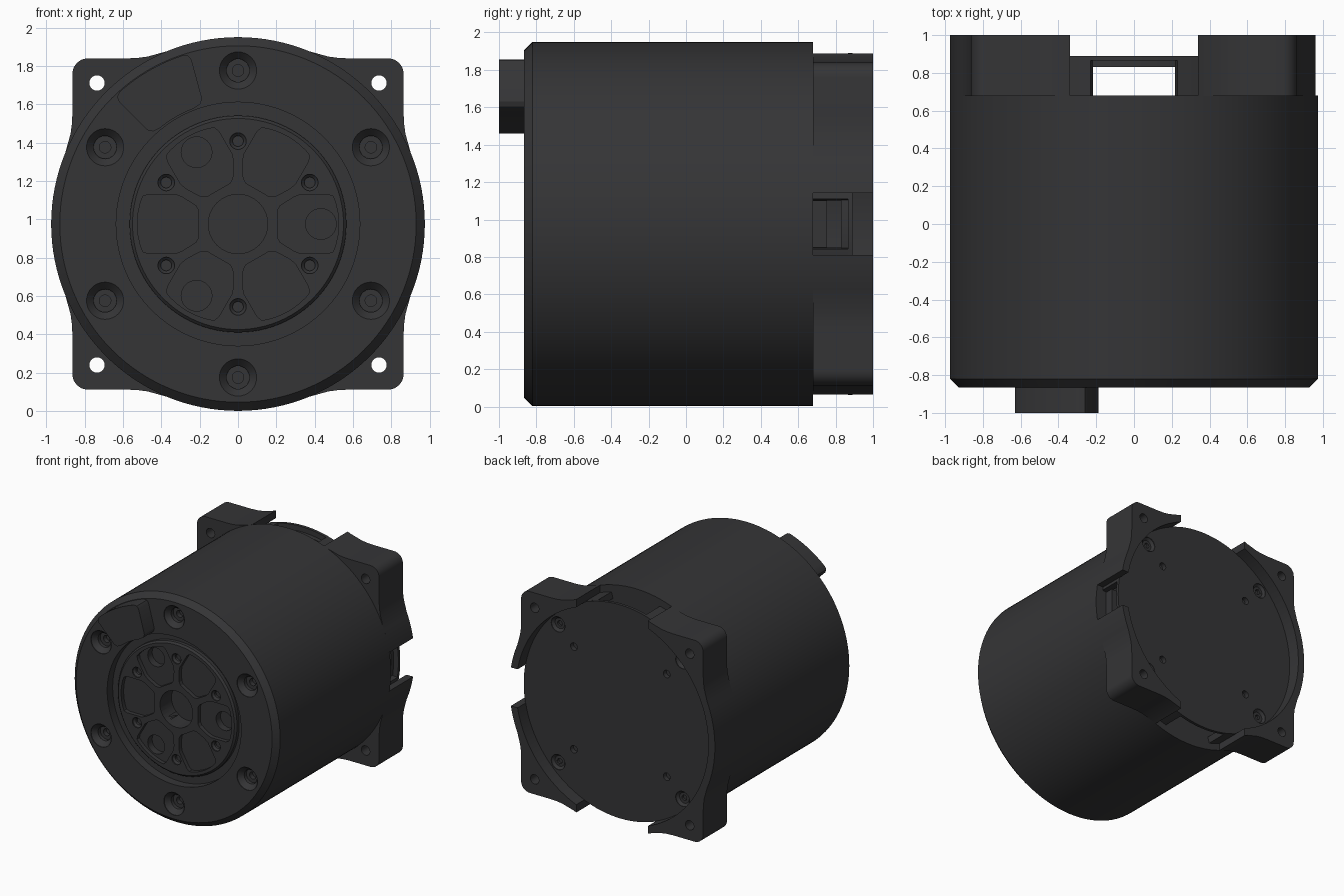
import bpy, bmesh
from math import sin, cos, radians, degrees, pi, asin, acos
from mathutils import Matrix, Vector

if "Cube" in bpy.data.objects:
    bpy.data.objects.remove(bpy.data.objects["Cube"])

C = 0.976          # height of the motor axis
R = 0.974          # body radius
mat = bpy.data.materials.new("dark_grey")
mat.diffuse_color = (0.035, 0.035, 0.037, 1)
mat.use_nodes = True
mat.node_tree.nodes["Principled BSDF"].inputs["Base Color"].default_value = mat.diffuse_color


def make(name, bm):
    bmesh.ops.remove_doubles(bm, verts=bm.verts, dist=1e-5)
    bmesh.ops.recalc_face_normals(bm, faces=bm.faces)
    me = bpy.data.meshes.new(name)
    bm.to_mesh(me)
    bm.free()
    me.materials.append(mat)
    ob = bpy.data.objects.new(name, me)
    bpy.context.collection.objects.link(ob)
    return ob


def add_lathe(bm, profile, x=0, z=0, seg=32):
    """Revolve an (r, y) profile about a line parallel to y."""
    vs = [bm.verts.new((x + r, y, C + z)) for r, y in profile]
    es = [bm.edges.new(p) for p in zip(vs, vs[1:])]
    bmesh.ops.spin(bm, geom=vs + es, cent=(x, 0, C + z), axis=(0, 1, 0),
                   angle=2 * pi, steps=seg, use_merge=False)
    bmesh.ops.remove_doubles(bm, verts=bm.verts, dist=1e-5)


def add_prism(bm, outline, y0, y1):
    """Extrude an (x, z) outline, relative to the axis, from y0 to y1."""
    f = bm.faces.new([bm.verts.new((x, y0, C + z)) for x, z in outline])
    ext = bmesh.ops.extrude_face_region(bm, geom=[f])["geom"]
    bmesh.ops.translate(bm, vec=(0, y1 - y0, 0),
                        verts=[v for v in ext if isinstance(v, bmesh.types.BMVert)])


def polar(r, deg):
    return (r * cos(radians(deg)), r * sin(radians(deg)))


def arc(r, a0, a1, n):
    return [polar(r, a0 + (a1 - a0) * i / n) for i in range(n + 1)]


def plug(r, y0, y1):
    return [(0, y0), (r, y0), (r, y1), (0, y1)]


def cut(ob, bm):
    cutter = make("cutter", bm)
    cutter.hide_render = True
    m = ob.modifiers.new("cut", 'BOOLEAN')
    m.operation, m.solver, m.object = 'DIFFERENCE', 'EXACT', cutter
    bpy.context.view_layer.objects.active = ob
    bpy.ops.object.modifier_apply(modifier=m.name)
    bpy.data.objects.remove(cutter)


def cut_holes(ob, profile, centres):
    bm = bmesh.new()
    for x, z in centres:
        add_lathe(bm, profile, x, z)
    cut(ob, bm)


# Main housing: chamfered front, recess for the output disc, six countersunk bolts
bm = bmesh.new()
add_lathe(bm, [(0, -0.79), (0.635, -0.79), (0.635, -0.865), (R - 0.045, -0.865),
               (R, -0.82), (R, 0.68), (0, 0.68)], seg=128)
housing = make("housing", bm)
cut_holes(housing, [(0, -0.9), (0.097, -0.9), (0.097, -0.86), (0.06, -0.82), (0.06, -0.79),
                    (0.03, -0.79), (0.03, -0.75), (0, -0.75)],
          [polar(0.8, 30 + 60 * i) for i in range(6)])
cut_holes(housing, plug(0.155, -0.85, -0.68), [(0, 0)])

# Output disc with six pockets, centre bore, screw holes and pin holes
bm = bmesh.new()
add_lathe(bm, [(0, -0.835), (0.55, -0.835), (0.565, -0.82), (0.565, -0.78), (0, -0.78)], seg=96)
disc = make("output_disc", bm)
side = [(0.205, 0.07), (0.22, 0.095), (0.29, 0.14), (0.33, 0.155), (0.465, 0.155),
        (0.495, 0.145), (0.508, 0.115), (0.52, 0.06)]
pocket = side + [(0.525, 0)] + [(x, -z) for x, z in reversed(side)]
bm = bmesh.new()
for i in range(6):
    c, s = polar(1, 60 * i)
    add_prism(bm, [(x * c - z * s, x * s + z * c) for x, z in pocket], -0.87, -0.80)
cut(disc, bm)
cut_holes(disc, plug(0.155, -0.9, -0.7), [(0, 0)])
cut_holes(disc, [(0, -0.9), (0.043, -0.9), (0.043, -0.825), (0.028, -0.81), (0.028, -0.7), (0, -0.7)],
          [polar(0.432, 30 + 60 * i) for i in range(6)])
pins = [polar(0.432, 120 * i) for i in range(3)]
cut_holes(disc, plug(0.08, -0.9, -0.7), pins)
cut_holes(housing, plug(0.08, -0.85, -0.74), pins)

# Raised sector-shaped key on the front face
bm = bmesh.new()
add_prism(bm, arc(0.925, 108, 132, 10) + [polar(0.915, 133.5), polar(0.89, 134.2),
          polar(0.68, 134), polar(0.655, 132.5)] + arc(0.645, 129, 111, 8)
          + [polar(0.655, 107.5), polar(0.68, 106), polar(0.89, 105.8), polar(0.915, 106.5)],
          -1.0, -0.85)
make("front_key", bm)

# Rear ring, split by three windows
RR = 0.915
a_side, a_top = degrees(asin(0.135 / RR)), degrees(acos(0.23 / RR))
bm = bmesh.new()
for a0, a1, n in ((a_side, a_top, 20), (180 - a_top, 180 + a_top, 46), (-a_top, -a_side, 20)):
    add_prism(bm, arc(RR, a0, a1, n) + arc(0.86, a1, a0, n), 0.67, 0.866)
make("rear_ring", bm)

# Rear cover plate with cover bolts and inner screws
bm = bmesh.new()
add_lathe(bm, [(0, 0.83), (0.87, 0.83), (0.87, 0.865), (RR, 0.865), (RR, 0.89), (0, 0.89)], seg=128)
plate = make("rear_plate", bm)
corners = [(sx, sz) for sx in (-1, 1) for sz in (-1, 1)]
cut_holes(plate, [(0, 0.92), (0.065, 0.92), (0.065, 0.885), (0.045, 0.865), (0.022, 0.865),
                  (0.022, 0.845), (0, 0.845)], [(0.59 * a, 0.59 * b) for a, b in corners])
cut_holes(plate, plug(0.032, 0.92, 0.85), [(0.44 * a, 0.44 * b) for a, b in corners])


# Rear mounting brackets: square corners blended into the round body
def quadrant(start):
    flat = [(0.873, 0.47), (0.866, 0.52), (0.863, 0.58)]
    corner = [(0.783 + x, 0.783 + z) for x, z in arc(0.08, 0, 90, 8)]
    return (arc(R, start, 22.5, 8) + flat + corner
            + [(z, x) for x, z in reversed(flat)]
            + arc(R, 67.5, degrees(acos(0.34 / R)), 2))


RI = 0.912
i_side, i_top = degrees(asin(0.165 / RI)), degrees(acos(0.34 / RI))
right = quadrant(degrees(asin(0.165 / R))) + arc(RI, i_top, i_side, 24)
whole = quadrant(0)
left = ([(-x, z) for x, z in reversed(whole)] + [(-x, -z) for x, z in whole[1:]]
        + arc(RI, 180 + i_top, 180 - i_top, 60))
for name, outline in (("upper_right_bracket", right),
                      ("lower_right_bracket", [(x, -z) for x, z in right]),
                      ("left_bracket", left)):
    bm = bmesh.new()
    add_prism(bm, outline, 0.678, 1.0)
    ob = make(name, bm)
    cut_holes(ob, plug(0.04, 0.6, 1.1),
              [(0.735 * a, 0.735 * b) for a, b in corners
               if (a < 0) == (name == "left_bracket")
               and (name == "left_bracket" or (b > 0) == name.startswith("upper"))])

# Socket seen through the right-hand window
bm = bmesh.new()
bmesh.ops.create_cube(bm, size=1, matrix=Matrix.Translation((0.79, 0.715, C))
                      @ Matrix.Diagonal((0.16, 0.08, 0.25, 1)))
make("side_socket", bm)

# Smooth curved walls, keep edges crisp
for ob in bpy.context.scene.objects:
    ob.select_set(True)
bpy.ops.object.shade_smooth_by_angle(angle=radians(25))
